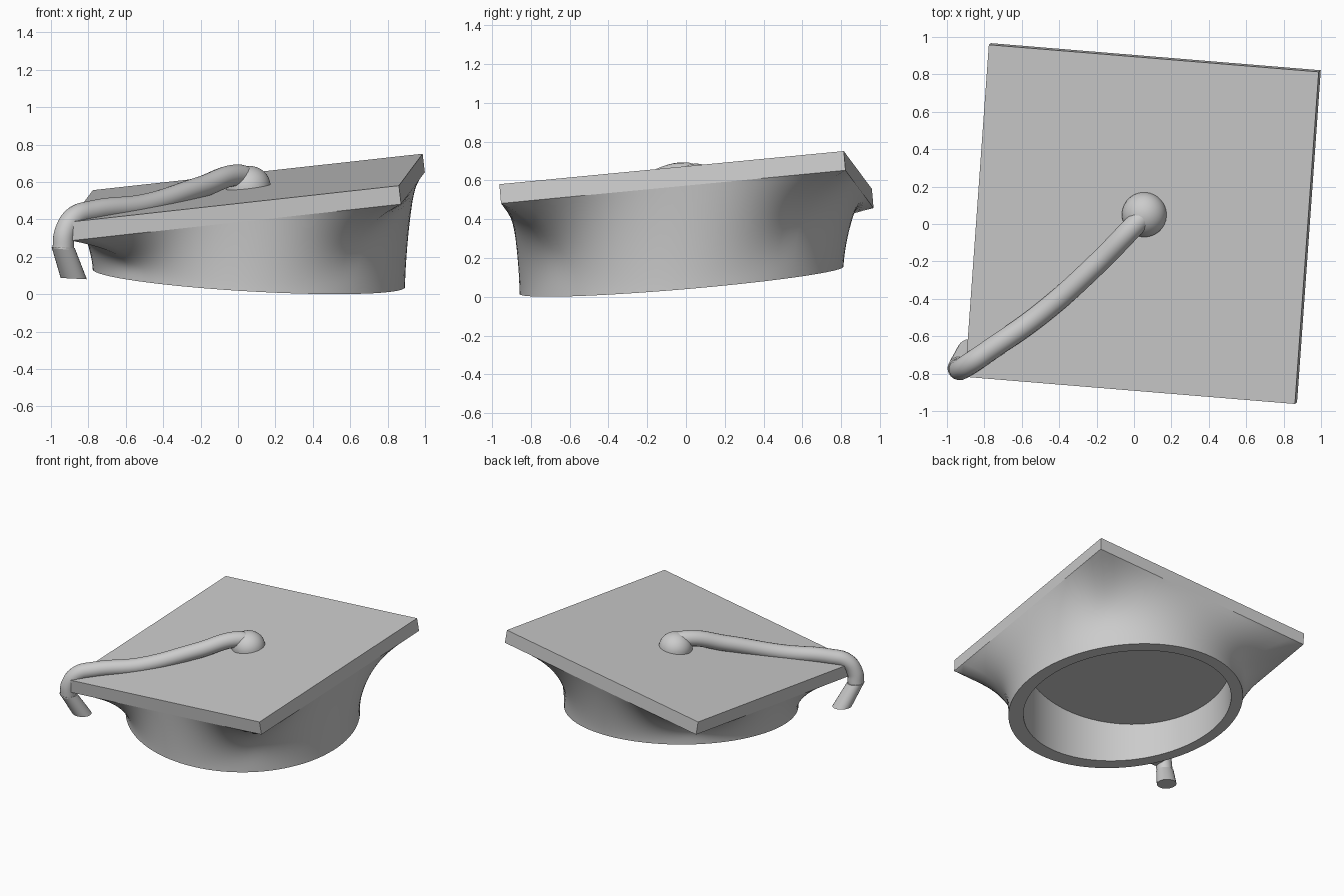
import bpy, math
from mathutils import Vector

if "Cube" in bpy.data.objects:
    bpy.data.objects.remove(bpy.data.objects["Cube"])

gray = bpy.data.materials.new("gray")
gray.diffuse_color = (0.6, 0.6, 0.6, 1)
gray.use_nodes = True
gray.node_tree.nodes["Principled BSDF"].inputs["Base Color"].default_value = gray.diffuse_color

# Tilted frame of the board
U = Vector((1.765, -0.145, 0.195)).normalized()
N = Vector((-0.115, -0.087, 0.99))
N = (N - U * N.dot(U)).normalized()
V = N.cross(U)
TOP = Vector((0.042, -0.002, 0.568))
HALF_U, HALF_V, THICK = 0.89, 0.894, 0.1
UNDER = TOP - N * THICK
SEG = 96


def finish(ob, angle=35):
    ob.data.materials.clear()
    ob.data.materials.append(gray)
    bpy.ops.object.select_all(action='DESELECT')
    ob.select_set(True)
    bpy.context.view_layer.objects.active = ob
    bpy.ops.object.shade_smooth_by_angle(angle=math.radians(angle))


def loft(name, rings, caps=False):
    """Skin a list of closed rings with quads."""
    n = len(rings[0])
    faces = [(r * n + i, r * n + (i + 1) % n, (r + 1) * n + (i + 1) % n, (r + 1) * n + i)
             for r in range(len(rings) - 1) for i in range(n)]
    if caps:
        faces += [tuple(reversed(range(n))), tuple(range((len(rings) - 1) * n, len(rings) * n))]
    me = bpy.data.meshes.new(name)
    me.from_pydata([p for ring in rings for p in ring], [], faces)
    ob = bpy.data.objects.new(name, me)
    bpy.context.collection.objects.link(ob)
    finish(ob)
    return ob


# Square board
square = [(-1, -1), (1, -1), (1, 1), (-1, 1)]
loft("board", [[c + U * a * HALF_U + V * b * HALF_V for a, b in square] for c in (UNDER, TOP)], caps=True)


# Head band: hollow, round at the rim, flaring like a trumpet into the square board
def rim(angle, radius, dx=0.0, dy=0.0):
    x, y = radius * math.cos(angle) + dx, radius * math.sin(angle) + dy
    return Vector((0.058 + x, -0.023 + y, 0.085 - 0.057 * x + 0.084 * y))


def on_plane(p, origin):
    """Drop a point vertically onto the tilted plane through origin."""
    d = p - origin
    return Vector((p.x, p.y, origin.z - (N.x * d.x + N.y * d.y) / N.z))


def flare(angle, t):
    c, s = math.cos(angle), math.sin(angle)
    reach = 1 / max(abs(c), abs(s))
    edge = UNDER + (U * c * HALF_U + V * s * HALF_V) * reach
    p = rim(angle + turn, 0.835)
    # Corners curl out late, sides early, so the lower part stays round
    q = p.lerp(edge, t ** (1.5 + 1.9 * (reach - 1) / 0.414))
    q.z = p.z + (edge.z - p.z) * t
    return q


angles = [2 * math.pi * i / SEG for i in range(SEG)]
turn = math.atan2(U.y, U.x)
inner = [rim(a + turn, 0.74, -0.008, 0.008) for a in angles]
rings = [[on_plane(p, UNDER) for p in inner], inner]
rings += [[flare(a, k / 20) for a in angles] for k in range(21)]
loft("head_band", rings)

# Dome button on the board
button_c = on_plane(Vector((0.055, 0.05, 0)), TOP)
dome = []
for k in range(13):
    e = math.pi / 2 * k / 12
    r = 0.12 * max(math.cos(e), 0.002)
    dome.append([button_c + (U * math.cos(a) + V * math.sin(a)) * r + N * 0.112 * math.sin(e)
                 for a in angles[::3]])
loft("button", dome, caps=True)

# Cord draped from the button over the corner
path = [(0.07, 0.06, 0.61), (0.01, 0.0, 0.635), (-0.2, -0.215, 0.572), (-0.5, -0.482, 0.478),
        (-0.78, -0.68, 0.443), (-0.875, -0.745, 0.41), (-0.925, -0.775, 0.33), (-0.935, -0.775, 0.24)]
cu = bpy.data.curves.new("cord", 'CURVE')
cu.dimensions = '3D'
cu.bevel_depth = 0.058
cu.bevel_resolution = 6
cu.use_fill_caps = True
sp = cu.splines.new('BEZIER')
sp.resolution_u = 8
sp.bezier_points.add(len(path) - 1)
for bp, co in zip(sp.bezier_points, path):
    bp.co = co
    bp.handle_left_type = bp.handle_right_type = 'AUTO'
cord = bpy.data.objects.new("cord", cu)
bpy.context.collection.objects.link(cord)
bpy.ops.object.select_all(action='DESELECT')
cord.select_set(True)
bpy.context.view_layer.objects.active = cord
bpy.ops.object.convert(target='MESH')
finish(bpy.context.view_layer.objects.active)

# Tassel hanging off the cord, slanting inward
ends = [((-0.878, -0.685, 0.083), 0.07), ((-0.935, -0.772, 0.25), 0.062)]
loft("tassel", [[Vector(c) + Vector((math.cos(a), math.sin(a), -0.05 * math.cos(a))) * r
                 for a in angles[::4]] for c, r in ends], caps=True)
